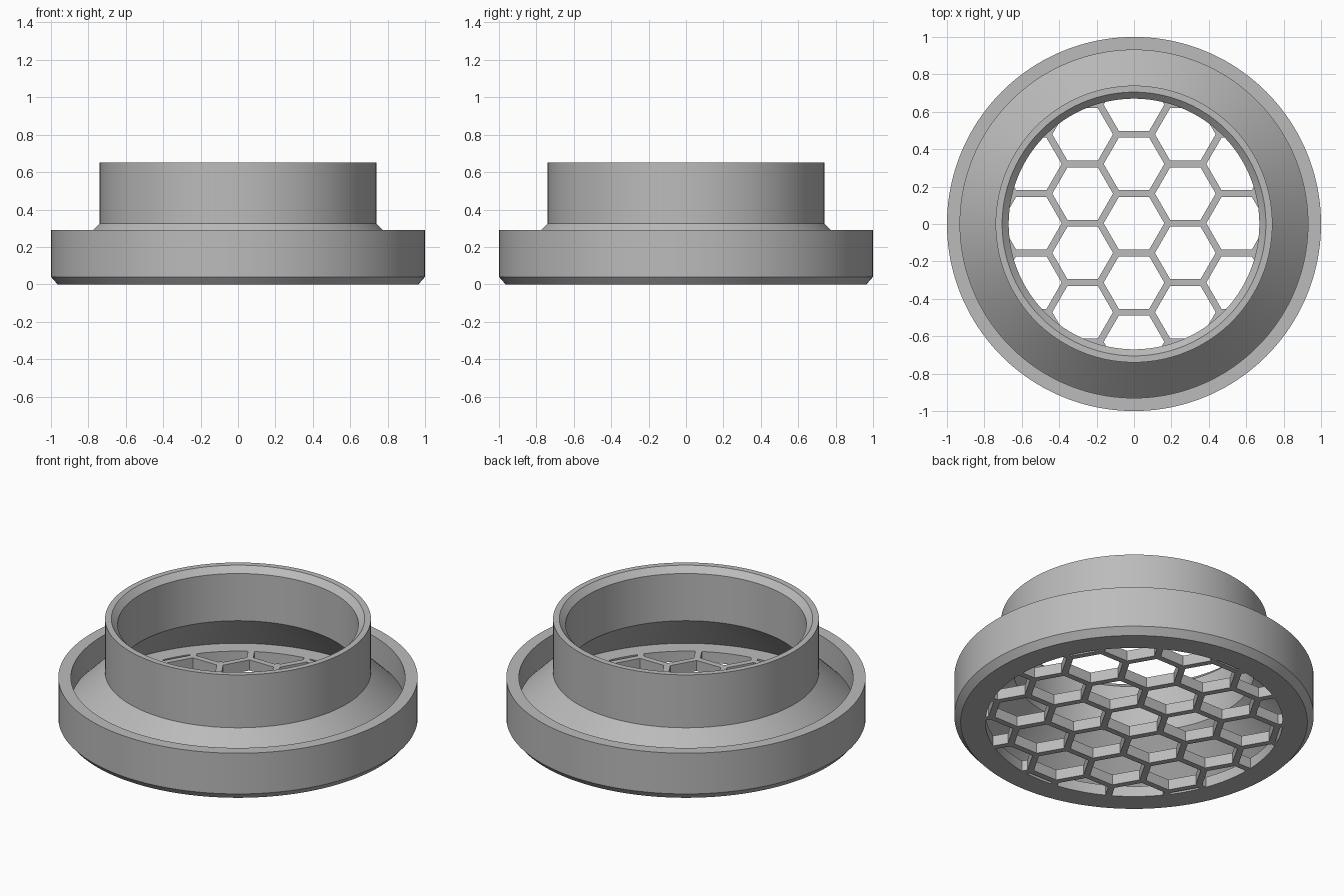
import bpy, bmesh, math
from mathutils import Matrix, Vector

cube = bpy.data.objects.get("Cube")
if cube:
    bpy.data.objects.remove(cube, do_unlink=True)

SEGMENTS = 160
HOLE_R = 0.827      # opening in the floor
FLOOR = 0.065       # floor and grille thickness
PITCH = 0.317       # distance between honeycomb cells
BAR = 0.036         # width of honeycomb bars
GRID_Y = 0.004

grey = bpy.data.materials.new("plain grey")
grey.use_nodes = True
colour = (0.5, 0.5, 0.5, 1)
grey.diffuse_color = colour
grey.node_tree.nodes["Principled BSDF"].inputs["Base Color"].default_value = colour


def make_object(name, bm):
    bmesh.ops.recalc_face_normals(bm, faces=bm.faces)
    mesh = bpy.data.meshes.new(name)
    bm.to_mesh(mesh)
    bm.free()
    obj = bpy.data.objects.new(name, mesh)
    bpy.context.collection.objects.link(obj)
    mesh.materials.append(grey)
    return obj


def smooth(obj):
    bpy.ops.object.select_all(action='DESELECT')
    obj.select_set(True)
    bpy.context.view_layer.objects.active = obj
    bpy.ops.object.shade_smooth_by_angle(angle=math.radians(30))


def prism(bm, radius, sides, x, y, z0, z1):
    bmesh.ops.create_cone(bm, cap_ends=True, segments=sides, radius1=radius,
                          radius2=radius, depth=z1 - z0,
                          matrix=Matrix.Translation((x, y, (z0 + z1) / 2))
                          @ Matrix.Rotation(math.pi / 2, 4, 'Z'))


# Housing: rim, sloping shoulder and hollow neck, turned from one wall section
section = [(HOLE_R, 0), (0.965, 0), (1, 0.04), (1, 0.29), (0.93, 0.29),
           (0.93, 0.135), (0.74, 0.325), (0.74, 0.65), (0.705, 0.65),
           (0.67, 0.615), (0.67, 0.325), (0.93, FLOOR), (HOLE_R, FLOOR)]
bm = bmesh.new()
points = [bm.verts.new((r, 0, z)) for r, z in section]
edges = [bm.edges.new((a, b)) for a, b in zip(points, points[1:] + points[:1])]
bmesh.ops.spin(bm, geom=points + edges, cent=(0, 0, 0), axis=(0, 0, 1),
               angle=math.tau, steps=SEGMENTS, use_merge=True)
bmesh.ops.remove_doubles(bm, verts=bm.verts, dist=1e-5)
smooth(make_object("housing", bm))

# Grille: disc filling the opening, with hexagonal holes
bm = bmesh.new()
prism(bm, HOLE_R, SEGMENTS, 0, 0, 0, FLOOR)
grille = make_object("honeycomb_grille", bm)

bm = bmesh.new()
hole_radius = (PITCH - BAR) / math.sqrt(3)
for column in range(-4, 5):
    for row in range(-4, 5):
        x = column * PITCH * math.sqrt(3) / 2
        y = (row + 0.5 * (column % 2)) * PITCH + GRID_Y
        if Vector((x, y)).length < HOLE_R + hole_radius:
            # first corner on the x axis gives flat edges at front and back
            bmesh.ops.create_cone(bm, cap_ends=True, segments=6,
                                  radius1=hole_radius, radius2=hole_radius,
                                  depth=0.3,
                                  matrix=Matrix.Translation((x, y, 0))
                                  @ Matrix.Rotation(math.pi / 6, 4, 'Z'))
cutter = make_object("hexagon_cutter", bm)
cutter.hide_render = True

cut = grille.modifiers.new("holes", 'BOOLEAN')
cut.operation = 'DIFFERENCE'
cut.solver = 'EXACT'
cut.object = cutter
bpy.context.view_layer.objects.active = grille
bpy.ops.object.modifier_apply(modifier=cut.name)
bpy.data.objects.remove(cutter, do_unlink=True)
smooth(grille)
